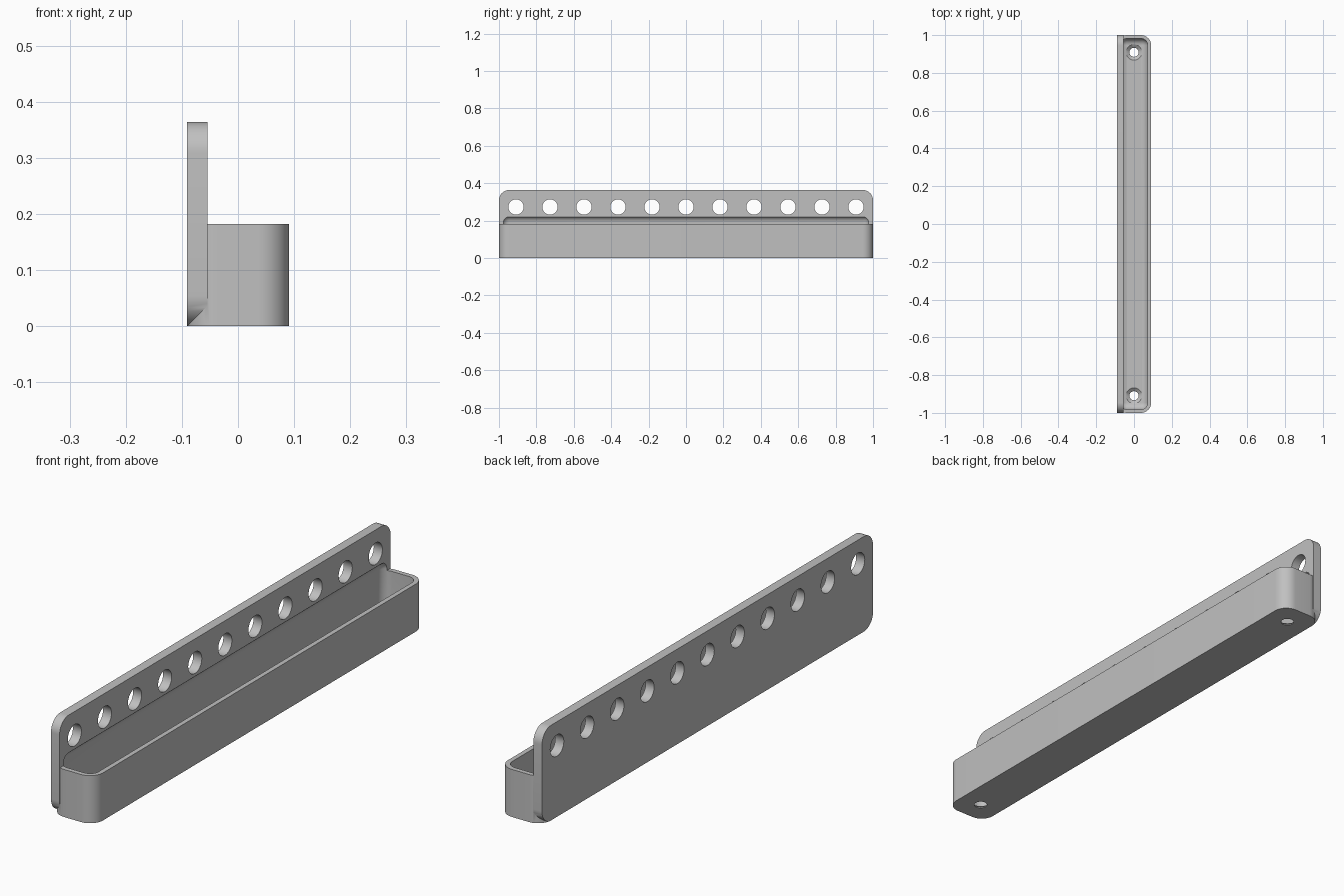
import bpy
import bmesh
import math
from mathutils import Matrix, Vector

if "Cube" in bpy.data.objects:
    bpy.data.objects.remove(bpy.data.objects["Cube"], do_unlink=True)

U = 2 / 11                 # hole pitch, the module of the whole rack
HALF = U / 2
PLATE = 0.2 * U            # back plate thickness
WALL = 0.1 * U             # tray wall and floor thickness
CORNER = 0.3 * U           # outer corner radius
FILLET = 0.2 * U           # inner corner radius

grey = bpy.data.materials.new("grey plastic")
grey.use_nodes = True
grey.diffuse_color = (0.53, 0.53, 0.53, 1)
grey.node_tree.nodes["Principled BSDF"].inputs["Base Color"].default_value = grey.diffuse_color


def finish(bm, name):
    bmesh.ops.recalc_face_normals(bm, faces=bm.faces)
    mesh = bpy.data.meshes.new(name)
    bm.to_mesh(mesh)
    bm.free()
    mesh.materials.append(grey)
    obj = bpy.data.objects.new(name, mesh)
    bpy.context.collection.objects.link(obj)
    return obj


def box(name, low, high, radius, axis=None):
    """Box with the edges along one axis rounded, or all edges if axis is None."""
    bm = bmesh.new()
    low, high = Vector(low), Vector(high)
    bmesh.ops.create_cube(bm, size=1)
    for v in bm.verts:
        v.co = (low + high) / 2 + v.co * (high - low)
    edges = [e for e in bm.edges if axis is None
             or abs((e.verts[0].co - e.verts[1].co).normalized()[axis]) > 0.9]
    bmesh.ops.bevel(bm, geom=edges, offset=radius, segments=12, profile=0.5, affect='EDGES')
    return finish(bm, name)


def add_cone(bm, centre, r_low, r_high, depth, turn=Matrix()):
    bmesh.ops.create_cone(bm, cap_ends=True, segments=48, radius1=r_low, radius2=r_high,
                          depth=depth, matrix=Matrix.Translation(centre) @ turn)


def combine(target, tool, operation):
    mod = target.modifiers.new(tool.name, 'BOOLEAN')
    mod.operation = operation
    mod.solver = 'EXACT'
    mod.object = tool
    bpy.context.view_layer.objects.active = target
    bpy.ops.object.modifier_apply(modifier=mod.name)
    bpy.data.objects.remove(tool, do_unlink=True)


# Tray block and upright back plate
rack = box("tool_rack", (-HALF, -1, 0), (HALF, 1, U), CORNER, axis=2)
plate = box("back_plate", (-HALF, -1, 0), (-HALF + PLATE, 1, 2 * U), CORNER, axis=0)
combine(rack, plate, 'UNION')

# Rounded tray hollow, which also scoops into the plate above the rim
inside = HALF - WALL
hollow = box("hollow_cutter", (-inside, -1 + WALL, WALL), (inside, 1 - WALL, 0.225), FILLET)
combine(rack, hollow, 'DIFFERENCE')

# Row of holes through the plate
bm = bmesh.new()
sideways = Matrix.Rotation(math.pi / 2, 4, 'Y')
for i in range(-5, 6):
    add_cone(bm, (-HALF + PLATE / 2, i * U, 1.5 * U), 0.041, 0.041, PLATE * 2, sideways)
combine(rack, finish(bm, "plate_hole_cutter"), 'DIFFERENCE')

# Countersunk screw holes in the tray floor
bm = bmesh.new()
for side in (-1, 1):
    add_cone(bm, (0, side * 5 * U, 0.01), 0.024, 0.024, 0.06)
combine(rack, finish(bm, "screw_hole_cutter"), 'DIFFERENCE')
bm = bmesh.new()
for side in (-1, 1):
    add_cone(bm, (0, side * 5 * U, 0.0145), 0.024, 0.05, 0.021)
combine(rack, finish(bm, "countersink_cutter"), 'DIFFERENCE')

# Smooth curves, crisp edges
bpy.ops.object.select_all(action='DESELECT')
rack.select_set(True)
bpy.context.view_layer.objects.active = rack
bpy.ops.object.shade_smooth_by_angle(angle=math.radians(30))
